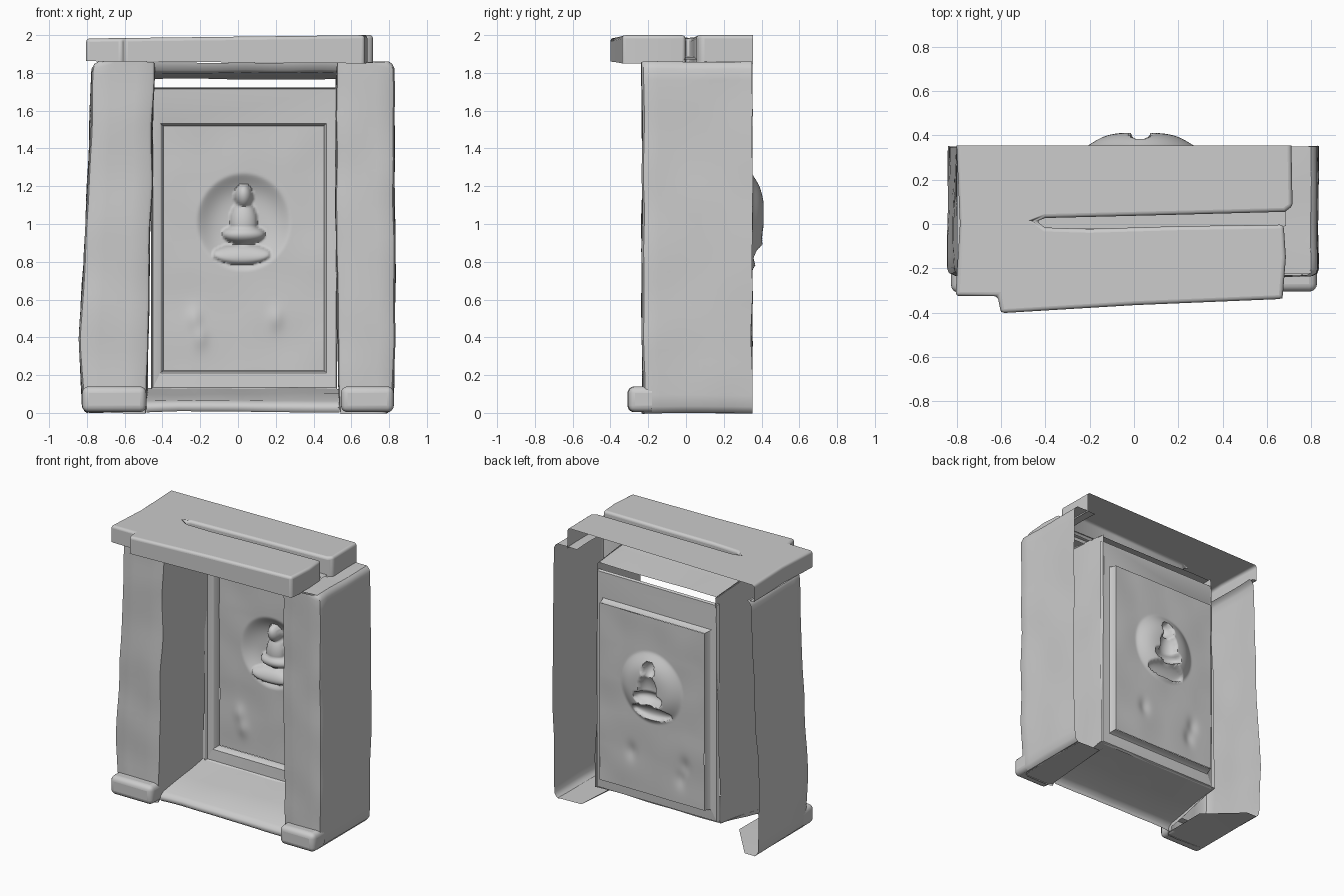
import bpy, bmesh, math
from mathutils import Vector, noise


def finish(name, verts, faces, bevel=0.0, angle=40, wobble=0.0):
    me = bpy.data.meshes.new(name)
    pts = []
    for v in verts:
        v = Vector(v)
        if wobble:
            v += noise.noise_vector(v * 3.5) * wobble
        pts.append(v)
    me.from_pydata(pts, [], faces)
    bm = bmesh.new()
    bm.from_mesh(me)
    bmesh.ops.recalc_face_normals(bm, faces=bm.faces)
    bm.to_mesh(me)
    bm.free()
    ob = bpy.data.objects.new(name, me)
    bpy.context.collection.objects.link(ob)
    if bevel:
        m = ob.modifiers.new("round", 'BEVEL')
        m.width, m.segments, m.limit_method = bevel, 4, 'ANGLE'
        m.angle_limit = math.radians(35)
    bpy.ops.object.select_all(action='DESELECT')
    bpy.context.view_layer.objects.active = ob
    ob.select_set(True)
    bpy.ops.object.shade_smooth_by_angle(angle=math.radians(angle))
    return ob


def loft(name, sections, **kw):
    """Open sheet through a row of equally long point lists."""
    n = len(sections[0])
    verts = [p for s in sections for p in s]
    faces = [(i * n + j, i * n + j + 1, (i + 1) * n + j + 1, (i + 1) * n + j)
             for i in range(len(sections) - 1) for j in range(n - 1)]
    return finish(name, verts, faces, **kw)


def interp(table, z):
    for (z0, a), (z1, b) in zip(table, table[1:]):
        if z <= z1:
            return a + (b - a) * max(0, (z - z0) / (z1 - z0))
    return table[-1][1]


# pillars: open U-shaped sheets, outer side, front and inner side
def pillar(name, outer, inner, s):
    secs = []
    levels = [0.0, 0.012, 0.035] + [0.035 + 1.785 * i / 30 for i in range(1, 31)] + [1.845, 1.857]
    for z in levels:
        edge = 0.03 if z in (0.0, 1.857) else 0.012 if z in (0.012, 1.845) else 0
        xo, xi = interp(outer, z) - s * edge, interp(inner, z)
        row = [(xo, 0.35 - 0.55 * i / 10, z) for i in range(11)]
        row += [(xo - s * 0.008, -0.222, z), (xo - s * 0.03, -0.232, z)]
        row += [(xo + (xi - xo) * t, -0.233, z) for t in (0.3, 0.5, 0.7)]
        row += [(xi + s * 0.02, -0.23, z), (xi + s * 0.005, -0.222, z)]
        for i in range(7):
            t = i / 6
            row.append((xi, -0.205 + 0.495 * t, min(max(z, 0.03 + 0.1 * t), 1.82 - 0.05 * t)))
        secs.append(row)
    loft(name, secs, wobble=0.009)


pillar("left_pillar", [(0, -0.825), (0.4, -0.84), (1.1, -0.80), (1.86, -0.772)],
       [(0, -0.485), (0.9, -0.465), (1.86, -0.44)], -1)
pillar("right_pillar", [(0, 0.82), (0.4, 0.832), (1.86, 0.828)],
       [(0, 0.535), (0.9, 0.52), (1.86, 0.518)], 1)
loft("right_pillar_top", [[(x, 0.35 - 0.57 * i / 8, 1.857) for i in range(9)]
                          for x in (0.64, 0.72, 0.80)], wobble=0.009)
loft("right_pillar_base", [[(0.80, 0.35, 0), (0.80, -0.22, 0)], [(0.60, 0.35, 0.005), (0.55, -0.22, 0.005)],
                           [(0.56, 0.35, 0.04), (0.53, -0.22, 0.03)]])
loft("left_pillar_base", [[(-0.80, 0.35, 0), (-0.80, 0.1, 0), (-0.80, -0.22, 0)],
                          [(-0.72, 0.35, 0), (-0.50, 0.1, 0.02), (-0.49, -0.22, 0.01)]])


# feet in front of the pillars, open at the back
def foot(name, x0, x1, y0, h):
    v = [(x, y, z) for x in (x0, x1) for y in (y0, -0.18) for z in (0.004, h)]
    finish(name, v, [(0, 1, 3, 2), (4, 5, 7, 6), (0, 1, 5, 4), (1, 3, 7, 5), (0, 2, 6, 4)],
           bevel=0.035, angle=60)


foot("left_foot", -0.825, -0.485, -0.31, 0.14)
foot("right_foot", 0.545, 0.825, -0.305, 0.14)

# floor of the recess, rising to the back, with a rounded front lip
loft("floor", [[(-0.485 + 1.02 * i / 12, y, z) for i in range(13)] for y, z in
               ((-0.195, 0.005), (-0.21, 0.02), (-0.205, 0.045), (-0.17, 0.065), (0.05, 0.10), (0.29, 0.13))],
     wobble=0.008, angle=60)

# ceiling of the recess, ends short of the back frame
loft("ceiling", [[(-0.445 + 0.965 * i / 12, y, z) for i in range(13)] for y, z in
                 ((-0.21, 1.855), (-0.20, 1.815), (-0.17, 1.80), (0.05, 1.785), (0.27, 1.768))],
     wobble=0.008, angle=60)

# roof slab: plan outline with a long groove, open at the back
outline = [(-0.80, 0.355), (-0.785, 0.0), (-0.805, -0.325), (-0.615, -0.325), (-0.60, -0.402),
           (0.0, -0.366), (0.67, -0.338), (0.685, -0.15), (0.675, -0.003), (0.2, -0.01), (-0.2, -0.022),
           (-0.40, -0.016), (-0.44, 0.012), (-0.40, 0.027), (0.2, 0.042), (0.68, 0.055), (0.715, 0.08), (0.71, 0.355)]
n = len(outline)
top = [(x, y, 1.982 + 0.012 * (x + 0.8)) for x, y in outline]
low = [(x, y, 1.862 - 0.008 * (x + 0.8)) for x, y in outline]
finish("roof_slab", top + low,
       [tuple(range(n))] + [(i, i + 1, n + i + 1, n + i) for i in range(n - 1)], bevel=0.018)
loft("groove_floor", [[(-0.45, -0.02, 1.89), (-0.45, 0.04, 1.89)], [(0.2, -0.02, 1.885), (0.2, 0.05, 1.885)],
                      [(0.685, -0.01, 1.872), (0.685, 0.06, 1.872)]])
loft("roof_underside", [[(x, y, 1.862 - 0.008 * (x + 0.8)), (x, -0.2, 1.862 - 0.008 * (x + 0.8))]
                        for x, y in ((-0.80, -0.32), (-0.615, -0.32), (-0.60, -0.398), (0.0, -0.362), (0.67, -0.335))])
loft("roof_left_underside", [[(x, -0.32, 1.862), (x, 0.355, 1.862)] for x in (-0.798, -0.765)])

# stepped frame around the back panel: nested rectangles
rings = [(-0.46, 0.525, 0.125, 1.722, 0.27), (-0.45, 0.52, 0.135, 1.715, 0.288), (-0.412, 0.468, 0.212, 1.532, 0.295),
         (-0.405, 0.462, 0.218, 1.526, 0.303), (-0.395, 0.455, 0.225, 1.52, 0.348)]
loft("back_frame", [[(a, y, c), (b, y, c), (b, y, d), (a, y, d), (a, y, c)] for a, b, c, d, y in rings])


# back panel with a hollow and a small seated figure in relief
def blob(x, z, cx, cz, rx, rz, h):
    d = 1 - ((x - cx) / rx) ** 2 - ((z - cz) / rz) ** 2
    return h * math.sqrt(d) if d > 0 else 0.0


def relief(x, z):
    r = math.hypot((x - 0.03) / 0.25, (z - 1.01) / 0.26)
    y = 0.35 + (0.062 * (1 - r ** 4) ** 1.5 if r < 1 else 0)
    y -= max(blob(x, z, 0.03, 1.145, 0.048, 0.065, 0.08),     # head
             blob(x, z, 0.03, 1.00, 0.075, 0.125, 0.065),     # torso
             blob(x, z, 0.03, 0.945, 0.115, 0.05, 0.085),     # folded legs
             blob(x, z, 0.02, 0.84, 0.155, 0.055, 0.06))      # base
    for cx, cz in ((-0.23, 0.5), (0.2, 0.5), (-0.2, 0.4)):    # small worn marks
        y -= 0.012 * math.exp(-((x - cx) / 0.04) ** 2 - ((z - cz) / 0.06) ** 2)
    return y + 0.006 * noise.noise(Vector((x * 4, 0.0, z * 4)))


loft("back_panel", [[(x, relief(x, z), z) for x in (-0.395 + 0.85 * i / 85 for i in range(86))]
                    for z in (0.225 + 1.295 * j / 130 for j in range(131))], angle=75)
